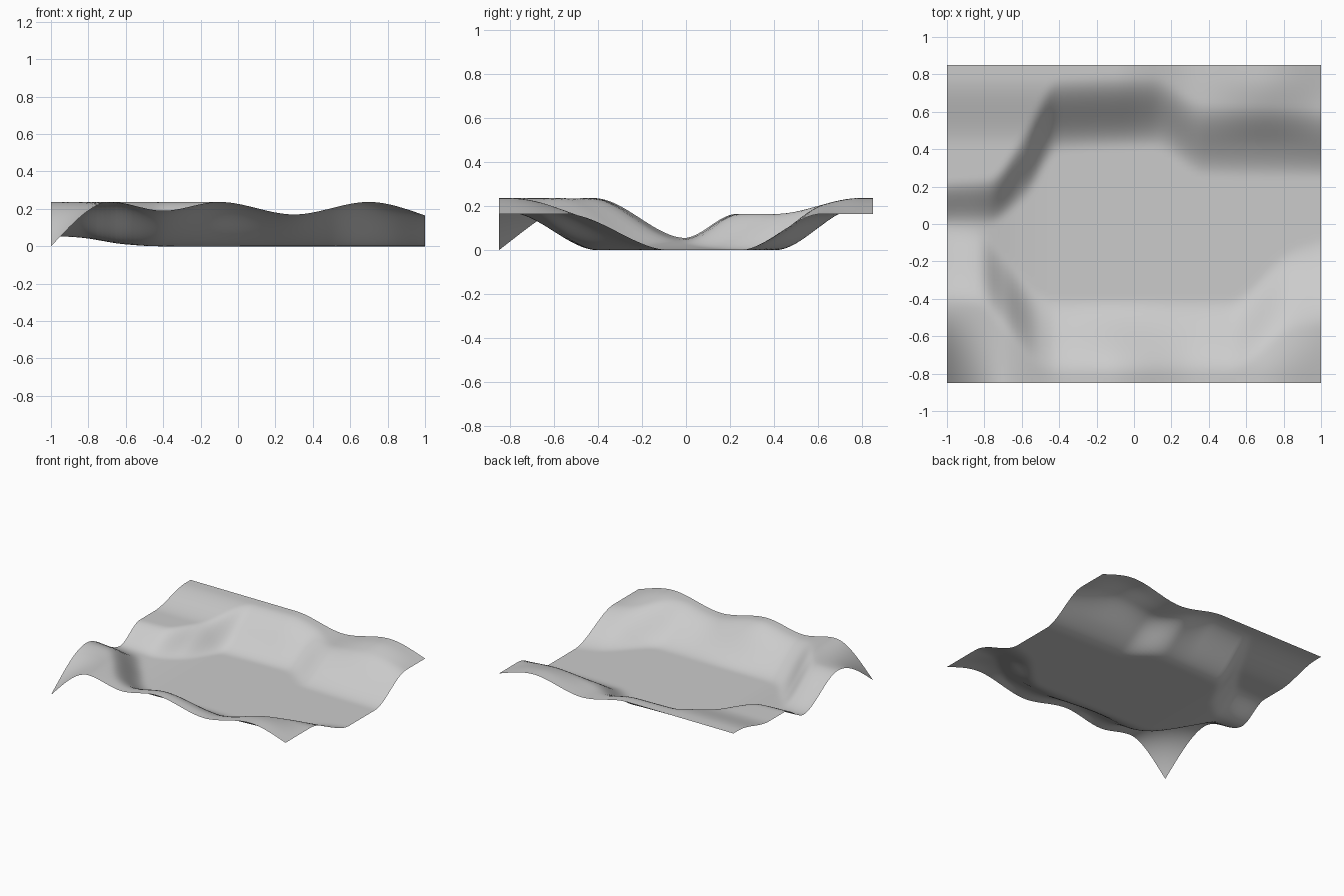
import bpy
import bmesh

cube = bpy.data.objects.get("Cube")
if cube:
    bpy.data.objects.remove(cube, do_unlink=True)

HALF_X, HALF_Y = 1.0, 0.85
COLS, ROWS = 80, 68
CREST, SHELF = 0.237, 0.165


def curve(points, v):
    """Smooth curve through the points that never overshoots them."""
    n = len(points)
    sec = [(b[1] - a[1]) / (b[0] - a[0]) for a, b in zip(points, points[1:])]

    def tangent(i):
        if i in (0, n - 1):
            return 1.4 * sec[0 if i == 0 else -1]
        a, b = sec[i - 1], sec[i]
        return 2 * a * b / (a + b) if a * b > 0 else 0

    i = 0
    while i < n - 2 and v > points[i + 1][0]:
        i += 1
    (x0, y0), (x1, y1) = points[i], points[i + 1]
    d = x1 - x0
    t = min(max((v - x0) / d, 0), 1)
    s = 1 - t
    return (y0 * s * s * (1 + 2 * t) + y1 * t * t * (1 + 2 * s)
            + d * t * s * (tangent(i) * s - tangent(i + 1) * t))


def step(v, centre, half):
    """Ease from 0 to 1 across a band around the centre."""
    t = min(max((v - centre + half) / (2 * half), 0), 1)
    return t * t * (3 - 2 * t)


# Heights along the sheet
front_rim = [(-1, CREST), (-.68, CREST), (-.4, .19), (-.1, CREST), (.3, .17), (.7, CREST), (1, SHELF)]
back_rim = [(-1, CREST), (-.1, CREST), (.3, .17), (.7, CREST), (1, SHELF)]
front_shelf = [(-1, CREST), (-.7, CREST), (-.4, SHELF), (1, SHELF)]
floor = [(-1, .055), (-.85, .047), (-.6, .01), (-.42, 0), (1, 0)]

# Paths of the slopes between floor and shelves, and their half widths
front_path = [(-1, -.21), (-.83, -.23), (-.7, -.36), (-.5, -.57), (-.4, -.6),
              (.5, -.6), (.85, -.35), (1, -.31)]
back_path = [(-1, .11), (-.78, .12), (-.6, .29), (-.4, .58), (.1, .6), (.38, .45), (1, .43)]
back_width = [(-1, .12), (-.75, .13), (-.5, .2), (1, .19)]
front_width = [(-1, .21), (.5, .2), (1, .24)]

# Drooping corner
droop_x = [(-1, 1), (-.68, 0), (1, 0)]
droop_y = [(-.85, 1), (-.42, 0), (.85, 0)]


def section(x):
    """Return the height function of the cross-section at x."""
    base, shelf, rim = curve(floor, x), curve(front_shelf, x), curve(front_rim, x)
    top = curve(back_rim, x)
    fc, fw = curve(front_path, x), curve(front_width, x)
    bc, bw = curve(back_path, x), curve(back_width, x)
    droop = curve(droop_x, x)

    def height(y):
        z = base + (shelf - base) * (1 - step(y, fc, fw))
        z += (rim - shelf) * (1 - step(y, -.6, .2))
        z += (SHELF - base) * step(y, bc, bw)
        z += (top - SHELF) * step(y, .6, .19)
        return z * (1 - droop * curve(droop_y, y))
    return height


# Rippled sheet
bm = bmesh.new()
grid = []
for i in range(COLS + 1):
    x = HALF_X * (2 * i / COLS - 1)
    height = section(x)
    line = []
    for j in range(ROWS + 1):
        y = HALF_Y * (2 * j / ROWS - 1)
        line.append(bm.verts.new((x, y, max(height(y), 0))))
    grid.append(line)
for a, b in zip(grid, grid[1:]):
    for j in range(ROWS):
        bm.faces.new((a[j], b[j], b[j + 1], a[j + 1])).smooth = True
mesh = bpy.data.meshes.new("terrain_sheet")
bm.to_mesh(mesh)
bm.free()
sheet = bpy.data.objects.new("terrain_sheet", mesh)
bpy.context.collection.objects.link(sheet)

# Light grey material
grey = bpy.data.materials.new("light_grey")
grey.use_nodes = True
colour = (0.6, 0.6, 0.6, 1)
grey.diffuse_color = colour
grey.node_tree.nodes["Principled BSDF"].inputs["Base Color"].default_value = colour
mesh.materials.append(grey)
